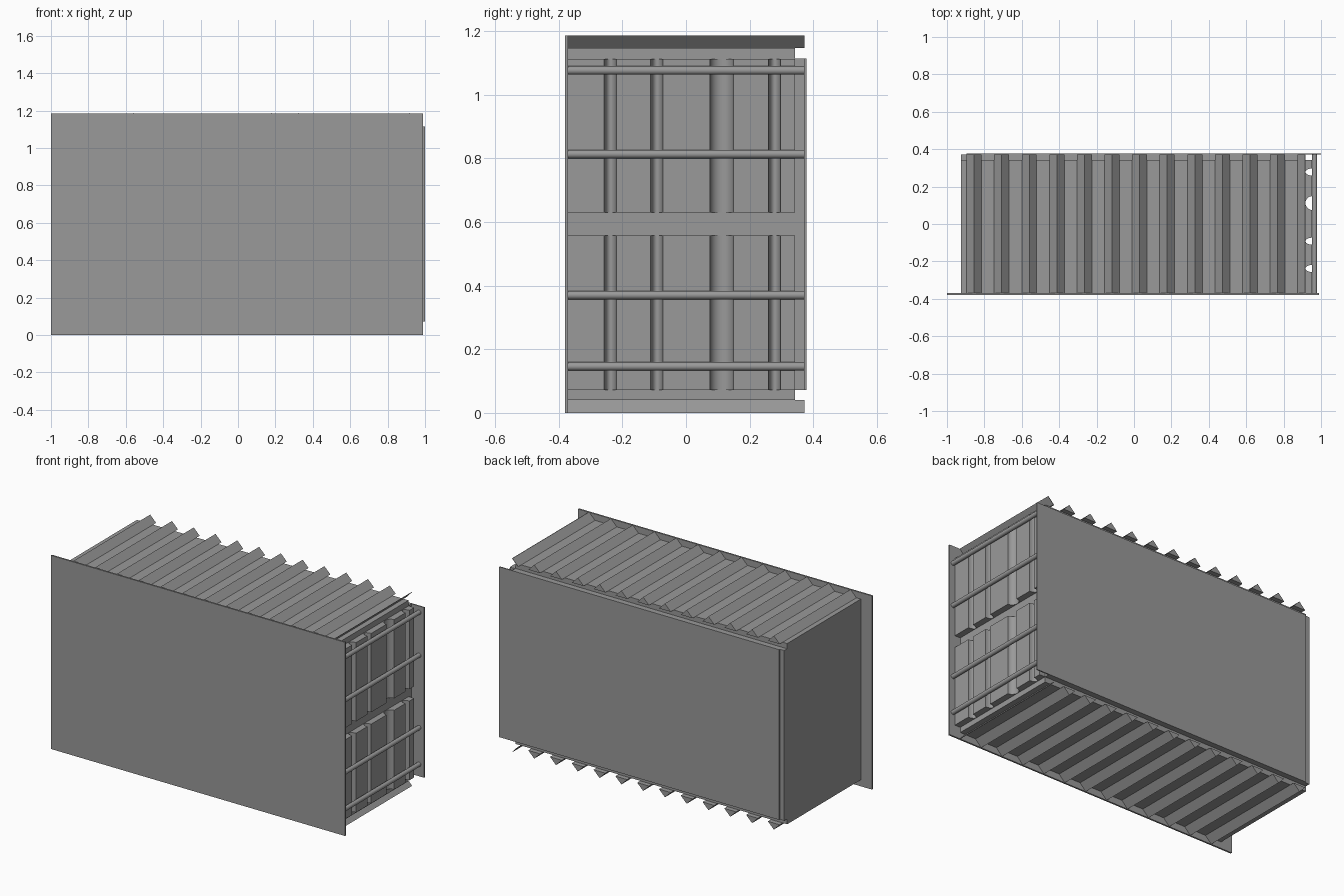
import bpy, bmesh, math
from mathutils import Vector

old = bpy.data.objects.get("Cube")
if old:
    bpy.data.objects.remove(old, do_unlink=True)

GREY = (0.32, 0.32, 0.32, 1)
grey = bpy.data.materials.new("plain_grey")
grey.use_nodes = True
grey.diffuse_color = GREY
grey.node_tree.nodes["Principled BSDF"].inputs["Base Color"].default_value = GREY

MID_Z = 0.593


def finish(name, bm):
    bmesh.ops.recalc_face_normals(bm, faces=bm.faces)
    mesh = bpy.data.meshes.new(name)
    bm.to_mesh(mesh)
    bm.free()
    mesh.materials.append(grey)
    obj = bpy.data.objects.new(name, mesh)
    bpy.context.collection.objects.link(obj)
    return obj


def box(name, xs, ys, zs):
    bm = bmesh.new()
    bmesh.ops.create_cube(bm, size=1)
    for v in bm.verts:
        v.co = [r[0] if c < 0 else r[1] for c, r in zip(v.co, (xs, ys, zs))]
    return finish(name, bm)


def extrude(bm, points, offset):
    """Add a solid prism from a closed outline."""
    face = bm.faces.new([bm.verts.new(p) for p in points])
    grown = bmesh.ops.extrude_face_region(bm, geom=[face], use_keep_orig=True)
    moved = [g for g in grown["geom"] if isinstance(g, bmesh.types.BMVert)]
    bmesh.ops.translate(bm, verts=moved, vec=Vector(offset))


# Body, its narrower rear section, and the two large side sheets
box("container_body", (-0.925, 0.915), (-0.37, 0.343), (0.04, 1.146))
box("rear_section", (-0.925, 0.915), (0.343, 0.371), (0.072, 1.114))
box("front_sheet", (-1.0, 0.99), (-0.38, -0.37), (0.0, 1.185))
box("rear_sheet", (-0.895, 1.0), (0.371, 0.378), (0.072, 1.114))

# Triangular ribs and a slanted end flap, repeated above and below
for name, side in (("upper", 1), ("lower", -1)):
    base, peak = MID_Z + side * 0.553, MID_Z + side * 0.593
    bm = bmesh.new()
    for i in range(12):
        x = -0.855 + i * 0.1475
        extrude(bm, [(x - 0.04, -0.37, base), (x, -0.37, peak),
                     (x + 0.04, -0.37, base)], (0, 0.742, 0))
    finish(name + "_ribs", bm)
    bm = bmesh.new()
    extrude(bm, [(0.875, -0.37, base), (0.915, -0.37, peak),
                 (0.918, -0.37, peak), (0.881, -0.37, base)], (0, 0.742, 0))
    finish(name + "_end_flap", bm)

# Door panels with rounded vertical flutes
FLUTES = ((-0.238, 0.019), (-0.092, 0.019), (0.112, 0.037), (0.278, 0.019))
outline = [(0.915, -0.37), (0.953, -0.37)]
for y, r in FLUTES:
    for k in range(13):
        a = math.pi * k / 12
        outline.append((0.953 - 0.036 * math.sin(a), y - r * math.cos(a)))
outline += [(0.953, 0.343), (0.915, 0.343)]
for name, z0, z1 in (("lower", 0.072, 0.557), ("upper", 0.63, 1.112)):
    bm = bmesh.new()
    extrude(bm, [(x, y, z0) for x, y in outline], (0, 0, z1 - z0))
    panel = finish(name + "_door_panel", bm)
    bpy.ops.object.select_all(action="DESELECT")
    panel.select_set(True)
    bpy.context.view_layer.objects.active = panel
    bpy.ops.object.shade_smooth_by_angle(angle=math.radians(40))

# Locking rods across the door
for i, z in enumerate((0.146, 0.37, 0.813, 1.076)):
    bpy.ops.mesh.primitive_cylinder_add(
        vertices=16, radius=0.0135, depth=0.742,
        location=(0.966, 0, z), rotation=(math.pi / 2, 0, 0))
    rod = bpy.context.object
    rod.name = f"locking_rod_{i + 1}"
    rod.data.materials.append(grey)
    bpy.ops.object.shade_smooth_by_angle(angle=math.radians(40))
